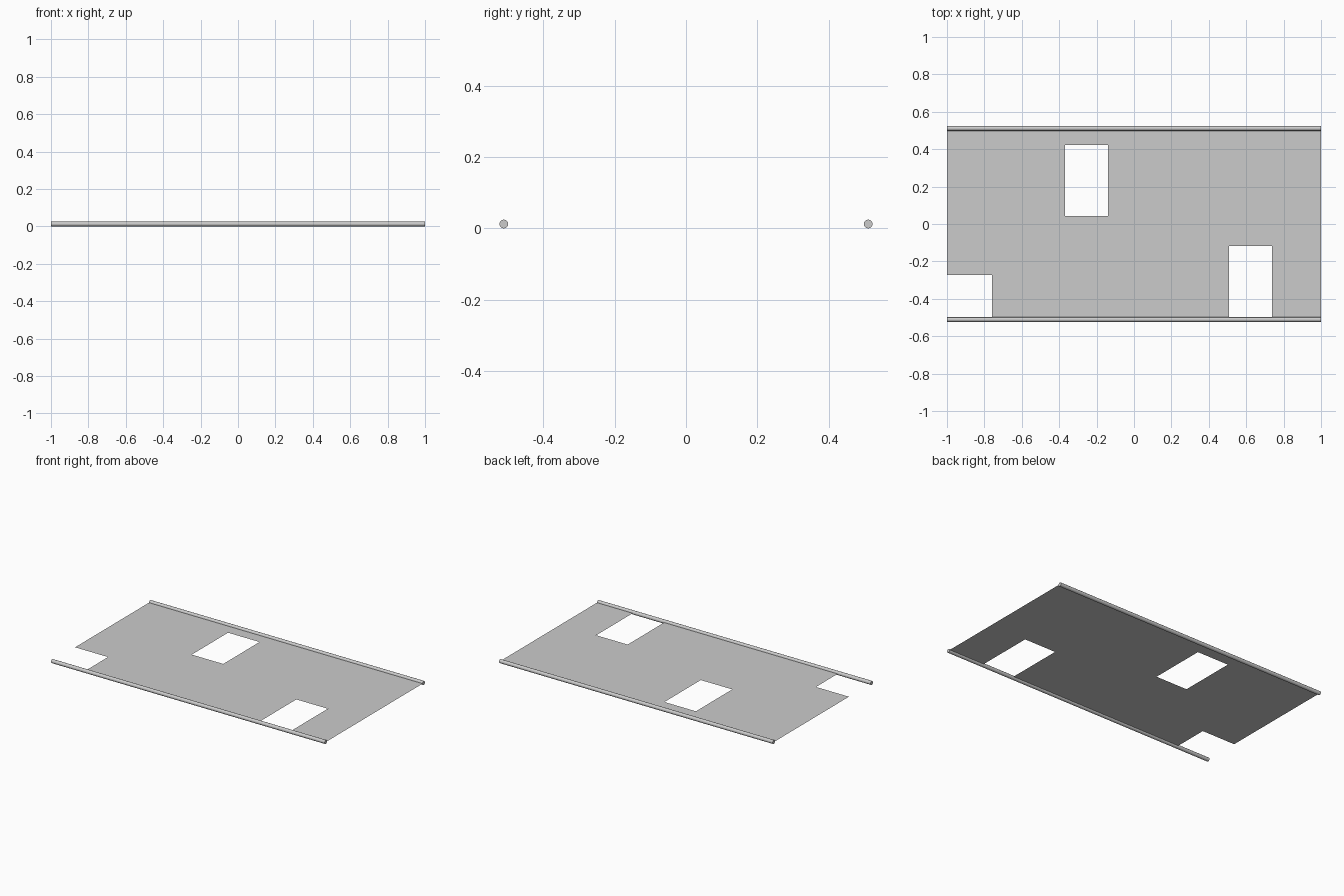
import bpy, bmesh, math

if "Cube" in bpy.data.objects:
    bpy.data.objects.remove(bpy.data.objects["Cube"])

R = 0.0125        # rod radius
ROD_Y = 0.511     # rod offset from the centre line

# Openings in the sheet: x0, x1, y0, y1
OPENINGS = [
    (-0.368, -0.138, 0.043, 0.422),
    (0.509, 0.739, -ROD_Y, -0.118),
    (-1.0, -0.759, -ROD_Y, -0.273),
]


def in_opening(x, y):
    return any(a < x < b and c < y < d for a, b, c, d in OPENINGS)


# Thin sheet: cells between the opening edges, leaving the openings empty
xs = sorted({-1.0, 1.0} | {v for o in OPENINGS for v in o[:2]})
ys = sorted({-ROD_Y, ROD_Y} | {v for o in OPENINGS for v in o[2:]})
bm = bmesh.new()
for x0, x1 in zip(xs, xs[1:]):
    for y0, y1 in zip(ys, ys[1:]):
        if not in_opening((x0 + x1) / 2, (y0 + y1) / 2):
            bm.faces.new([bm.verts.new((x, y, R)) for x, y in
                          ((x0, y0), (x1, y0), (x1, y1), (x0, y1))])
bmesh.ops.remove_doubles(bm, verts=bm.verts, dist=1e-5)
bmesh.ops.dissolve_limit(bm, angle_limit=0.01, verts=bm.verts, edges=bm.edges)
mesh = bpy.data.meshes.new("sheet")
bm.to_mesh(mesh)
bm.free()
bpy.context.collection.objects.link(bpy.data.objects.new("sheet", mesh))

# Long rods along both edges
for name, side in (("front_rod", -1), ("back_rod", 1)):
    bpy.ops.mesh.primitive_cylinder_add(
        vertices=12, radius=R, depth=2.0,
        location=(0, side * ROD_Y, R), rotation=(0, math.pi / 2, 0))
    rod = bpy.context.object
    rod.name = name
    bpy.ops.object.shade_smooth_by_angle(angle=math.radians(40))
